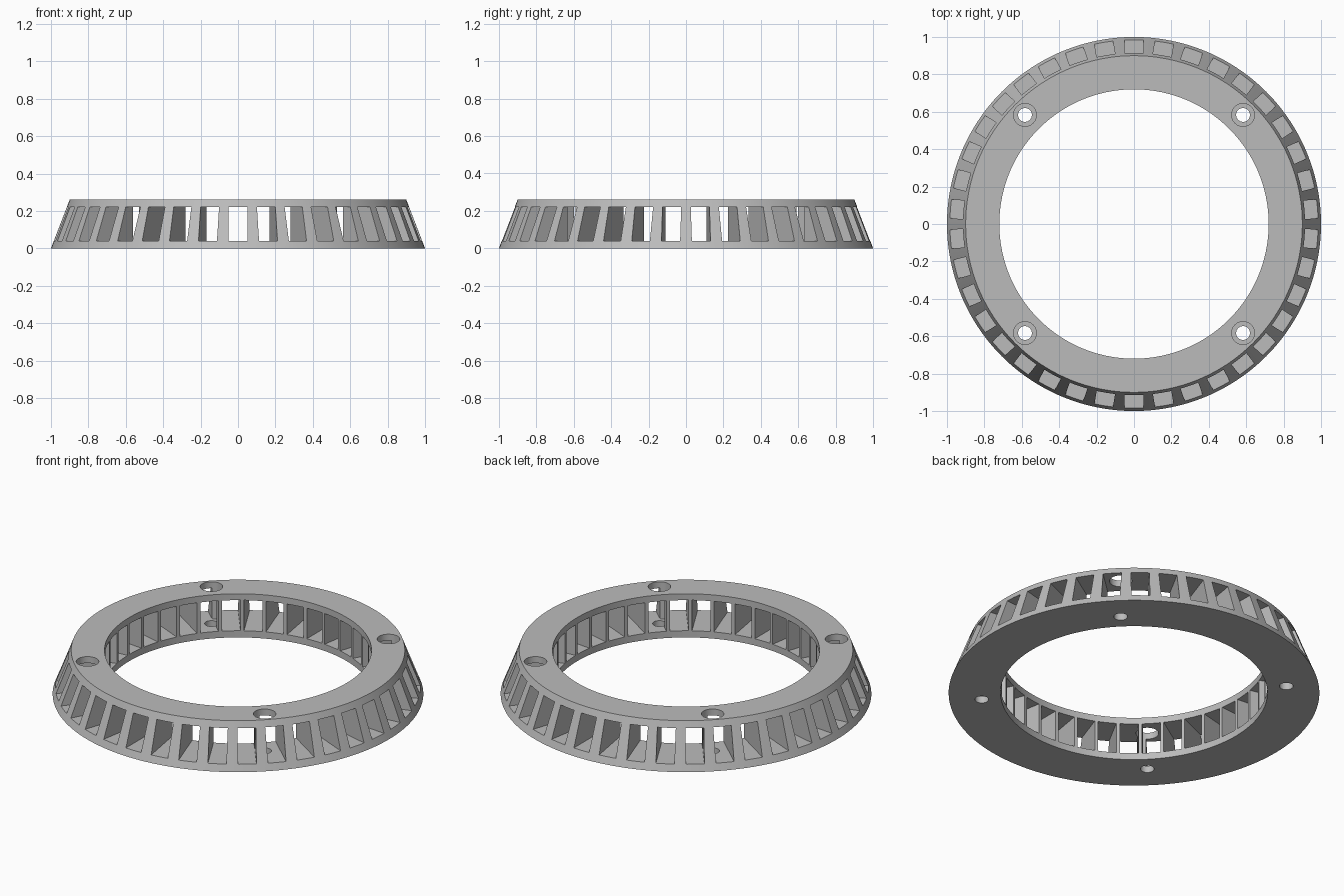
import bpy, bmesh
from math import pi, cos, sin
from mathutils import Matrix, Vector

cube = bpy.data.objects.get("Cube")
if cube:
    bpy.data.objects.remove(cube, do_unlink=True)

HEIGHT, FLOOR, CEILING = 0.26, 0.04, 0.222
INNER_R, TOP_R, BASE_R = 0.72, 0.9, 1.0
SLOTS, SLOT_WIDTH = 38, 0.1
SEGMENTS = 152

grey = bpy.data.materials.new("plain grey")
grey.use_nodes = True
colour = (0.5, 0.5, 0.5, 1)
grey.diffuse_color = colour
grey.node_tree.nodes["Principled BSDF"].inputs["Base Color"].default_value = colour


def make_object(name, bm):
    bmesh.ops.recalc_face_normals(bm, faces=bm.faces)
    mesh = bpy.data.meshes.new(name)
    bm.to_mesh(mesh)
    bm.free()
    mesh.materials.append(grey)
    obj = bpy.data.objects.new(name, mesh)
    bpy.context.collection.objects.link(obj)
    return obj


def lathe(name, profile):
    """Revolve a closed (radius, height) profile around z."""
    bm = bmesh.new()
    rings = []
    for i in range(SEGMENTS):
        a = 2 * pi * i / SEGMENTS
        rings.append([bm.verts.new((r * cos(a), r * sin(a), z)) for r, z in profile])
    n = len(profile)
    for i in range(SEGMENTS):
        a, b = rings[i], rings[(i + 1) % SEGMENTS]
        for j in range(n):
            k = (j + 1) % n
            bm.faces.new((a[j], b[j], b[k], a[k]))
    return make_object(name, bm)


def slot_cutters():
    """Radial boxes, one of them facing straight forward."""
    bm = bmesh.new()
    size = Matrix.Diagonal((0.45, SLOT_WIDTH, CEILING - FLOOR, 1))
    shift = Matrix.Translation((0.9, 0, (CEILING + FLOOR) / 2))
    for i in range(SLOTS):
        turn = Matrix.Rotation(pi / 2 + 2 * pi * i / SLOTS, 4, "Z")
        bmesh.ops.create_cube(bm, size=1, matrix=turn @ shift @ size)
    return make_object("slot_cutter", bm)


def hole_cutters(name, radius, z0, z1):
    """Four upright cylinders on the diagonals."""
    bm = bmesh.new()
    for x in (-0.583, 0.583):
        for y in (-0.583, 0.583):
            bmesh.ops.create_cone(
                bm, cap_ends=True, segments=48, radius1=radius, radius2=radius,
                depth=z1 - z0, matrix=Matrix.Translation((x, y, (z0 + z1) / 2)))
    return make_object(name, bm)


# Solid tapered ring
ring = lathe("vented_ring", [(INNER_R, 0), (BASE_R, 0), (TOP_R, HEIGHT), (INNER_R, HEIGHT)])

# Vents, wide screw access holes down to the base plate, narrow holes through it
cutters = [
    slot_cutters(),
    hole_cutters("access_hole_cutter", 0.061, FLOOR, HEIGHT + 0.1),
    hole_cutters("screw_hole_cutter", 0.037, -0.1, HEIGHT + 0.1),
]
for cutter in cutters:
    cutter.hide_render = True
    mod = ring.modifiers.new(cutter.name, "BOOLEAN")
    mod.operation = "DIFFERENCE"
    mod.solver = "EXACT"
    mod.object = cutter

# Bake the cuts and drop the cutters
bpy.context.view_layer.update()
baked = bpy.data.meshes.new_from_object(ring.evaluated_get(bpy.context.evaluated_depsgraph_get()))
ring.modifiers.clear()
ring.data = baked
for cutter in cutters:
    bpy.data.objects.remove(cutter, do_unlink=True)

bpy.ops.object.select_all(action="DESELECT")
ring.select_set(True)
bpy.context.view_layer.objects.active = ring
bpy.ops.object.shade_smooth_by_angle(angle=pi / 6)
